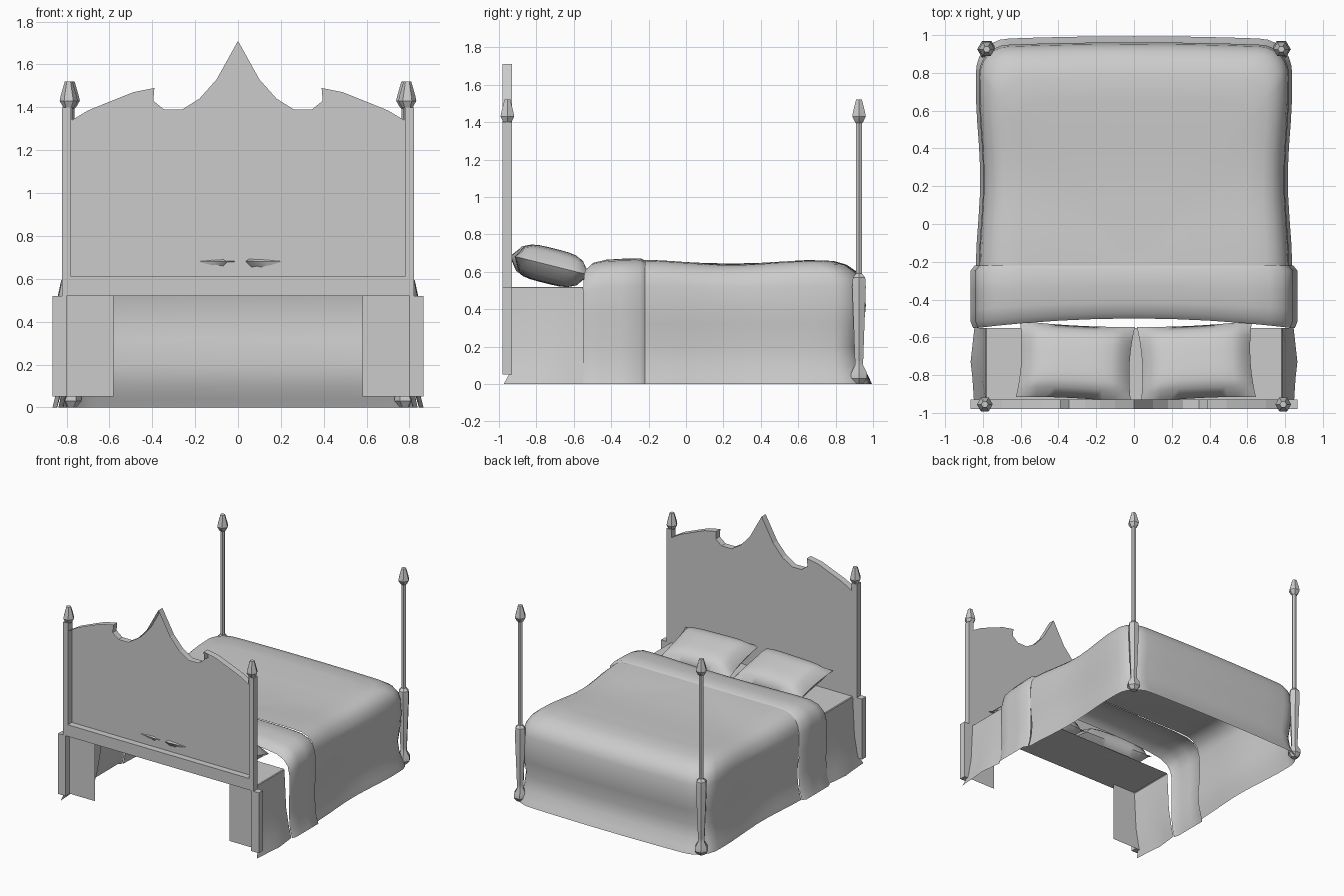
import bpy, bmesh, math
from math import sin, cos, pi, radians

if "Cube" in bpy.data.objects:
    bpy.data.objects.remove(bpy.data.objects["Cube"])

def make(name, verts, faces, smooth=None):
    me = bpy.data.meshes.new(name)
    me.from_pydata(verts, [], faces)
    bm = bmesh.new()
    bm.from_mesh(me)
    bmesh.ops.remove_doubles(bm, verts=bm.verts, dist=0.0005)
    bmesh.ops.recalc_face_normals(bm, faces=bm.faces)
    bm.to_mesh(me)
    bm.free()
    ob = bpy.data.objects.new(name, me)
    bpy.context.collection.objects.link(ob)
    if smooth:
        bpy.ops.object.select_all(action='DESELECT')
        ob.select_set(True)
        bpy.context.view_layer.objects.active = ob
        bpy.ops.object.shade_smooth_by_angle(angle=radians(smooth))
    return ob

def grid(name, rows, smooth=50):
    n = len(rows[0])
    verts = [p for r in rows for p in r]
    faces = [(i*n+j, i*n+j+1, (i+1)*n+j+1, (i+1)*n+j)
             for i in range(len(rows)-1) for j in range(n-1)]
    return make(name, verts, faces, smooth)

def box(name, x0, x1, y0, y1, z0, z1):
    v = [(x, y, z) for x in (x0, x1) for y in (y0, y1) for z in (z0, z1)]
    f = [(0, 1, 3, 2), (4, 6, 7, 5), (0, 4, 5, 1), (2, 3, 7, 6), (0, 2, 6, 4), (1, 5, 7, 3)]
    return make(name, v, f)

def lathe(name, x, y, profile, n=6):
    v = [(x + r*cos(2*pi*k/n), y + r*sin(2*pi*k/n), z) for r, z in profile for k in range(n)]
    f = [(i*n+k, i*n+(k+1) % n, (i+1)*n+(k+1) % n, (i+1)*n+k)
         for i in range(len(profile)-1) for k in range(n)]
    f += [tuple(range(n)), tuple(range(len(v)-n, len(v)))]
    return make(name, v, f, 35)

# Headboard: recessed panel with a rim towards the front
half = [(.82, .52), (.82, 1.40), (.775, 1.40), (.775, 1.34), (.70, 1.385), (.59, 1.43),
        (.49, 1.47), (.39, 1.49), (.395, 1.43), (.345, 1.39), (.26, 1.39), (.18, 1.44),
        (.10, 1.53), (.05, 1.62), (0, 1.71)]
outline = half + [(-x, z) for x, z in half[-2::-1]]
n = len(outline)
hv = [(x, -.93, z) for x, z in outline] + [(x, -.98, z) for x, z in outline]
make("headboard_panel", hv, [tuple(range(n))] +
     [(i, (i+1) % n, n+(i+1) % n, n+i) for i in range(n)])
box("headboard_rail", -.78, .78, -.98, -.93, .52, .61)

finial = [(.025, 1.40), (.042, 1.43), (.038, 1.45), (.018, 1.52)]
foot_post = [(.025, 0), (.05, .03), (.048, .06), (.025, .10), (.026, .13), (.042, .52),
             (.038, .57), (.018, .59), (.018, 1.395)] + finial
for s, side in ((1, "right"), (-1, "left")):
    xs = lambda a, b: sorted((s*a, s*b))
    box("head_post_" + side, *xs(.78, .82), -.98, -.93, .52, 1.40)
    box("head_leg_" + side, *xs(.80, .865), -.98, -.93, .05, .52)
    make("leg_panel_" + side, [(s*.58, -.93, .05), (s*.82, -.93, .05),
                               (s*.82, -.93, .52), (s*.58, -.93, .52)], [(0, 1, 2, 3)])
    lathe("head_finial_" + side, s*.79, -.955, finial)
    lathe("foot_post_" + side, s*.78, .925, foot_post)

# Mattress sheet: flat top with flared sides, open below
rows = []
for y, bulge in ((-.93, 0), (-.82, .01), (-.73, .02), (-.64, .01), (-.55, 0)):
    r = [(.845+bulge, 0), (.825+bulge, .08), (.80+bulge*.4, .22), (.785, .515), (.78, .52)]
    right = [(x, y - (.045 if y < -.9 and z < .01 else 0), z) for x, z in r]
    rows.append(right + [(-x, yy, z) for x, yy, z in right[::-1]])
grid("mattress_sheet", rows, 40)

# Blanket: U-shaped outline swept through the drape profile
Y0 = -.22
def top_z(y):
    return .652 + .012*cos((y+.25)*2*pi/.98)
path = []                                     # x, y, normal x, normal y
for i in range(9):
    y = Y0 + i*(.79-Y0)/8
    path.append((.805 + .012*cos((y+.25)*2*pi/.98), y, 1, 0))
for i in range(1, 7):
    a = i*pi/12
    path.append((.66+.155*cos(a), .79+.15*sin(a), cos(a), sin(a)))
for x in (.5, .35, .18, 0):
    path.append((x, .94 + .012*(1-(x/.66)**2), 0, 1))
path += [(-x, y, -nx, ny) for x, y, nx, ny in path[-2::-1]]
rows = []
for s, drop in ((0, 0), (.3, 0), (.55, 0), (.75, 0), (.86, .005), (.92, .022),
                (.965, .055), (.99, .095)):
    rows.append([(x*s, Y0+(y-Y0)*s, top_z(Y0+(y-Y0)*s) - drop) for x, y, _, _ in path])
for d, z in ((0, .52), (.008, .42), (0, .32), (-.02, .2), (-.005, .1), (.02, .04), (.035, 0)):
    rows.append([(x+nx*d*(.6+.4*ny), y+ny*d*1.2, z) for x, y, nx, ny in path])
grid("blanket", rows, 60)

# Folded-over band of blanket near the pillows
sect = [(.865, 0), (.845, .07), (.835, .2), (.84, .38), (.84, .52), (.825, .59),
        (.785, .635), (.72, .66), (.6, .668), (.4, .67), (.2, .67), (0, .67)]
sect += [(-x, z) for x, z in sect[-2::-1]]
rows = []
for t, k, dz in ((0, .985, -.05), (.1, 1, -.02), (.3, 1, -.005), (.6, 1, 0), (.92, 1, .002), (1, .975, -.01)):
    row = []
    for x, z in sect:
        front = -.50 - .05*min(1, abs(x)/.84)**2
        row.append((x*k, front + (Y0 - front)*t, z + dz*(z/.67)))
    rows.append(row)
grid("blanket_fold", rows, 60)

# Pillows: pinched cushions leaning on the headboard
def pillow(name, cx, turn):
    nu, nv = 12, 10
    ob_rows = []
    for side in (1, -1):
        rows = []
        for i in range(nu+1):
            u = -1 + 2*i/nu
            row = []
            for j in range(nv+1):
                v = -1 + 2*j/nv
                h = .095*side*((1-u**4)*(1-v**4))**.6
                row.append((.305*u*(1-.06*(1-v*v)), .208*v*(1-.05*(1-u*u)), h))
            rows.append(row)
        ob_rows.append(rows)
    verts, faces = [], []
    for rows in ob_rows:
        b = len(verts)
        verts += [p for r in rows for p in r]
        m = nv+1
        faces += [(b+i*m+j, b+i*m+j+1, b+(i+1)*m+j+1, b+(i+1)*m+j)
                  for i in range(nu) for j in range(nv)]
    ob = make(name, verts, faces, 60)
    ob.location = (cx, -.73, .632)
    ob.rotation_euler = (radians(-14), 0, radians(turn))
pillow("pillow_left", -.31, -3)
pillow("pillow_right", .33, 3)
